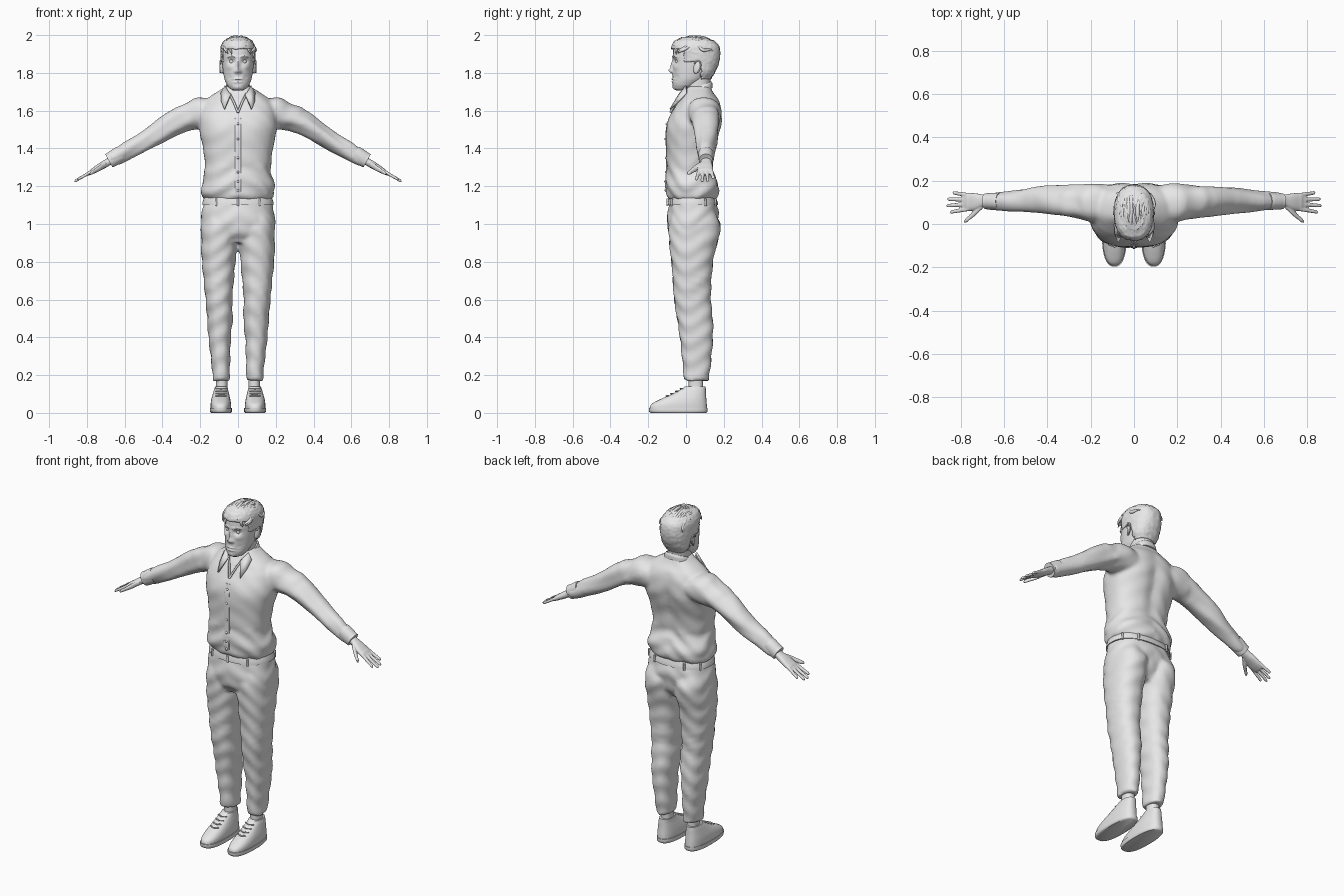
import bpy, bmesh, math, random
from mathutils import Vector

random.seed(4)
if "Cube" in bpy.data.objects:
    bpy.data.objects.remove(bpy.data.objects["Cube"])

GREY = (0.8, 0.8, 0.8, 1)
mat = bpy.data.materials.new("plain grey")
mat.use_nodes = True
mat.diffuse_color = GREY
mat.node_tree.nodes["Principled BSDF"].inputs["Base Color"].default_value = GREY


def spline(rows, steps):
    """Catmull-Rom interpolation of whole rows of numbers."""
    out = []
    for i in range(len(rows) - 1):
        a, b, c, d = (rows[max(i - 1, 0)], rows[i], rows[i + 1], rows[min(i + 2, len(rows) - 1)])
        for s in range(steps):
            t = s / steps
            out.append([q + t * (r - p + t * (2 * p - 5 * q + 4 * r - s4 + t * (3 * q - p - 3 * r + s4))) / 2
                        for p, q, r, s4 in zip(a, b, c, d)])
            out[-1][0] = b[0] + t * (c[0] - b[0])
    return out + [list(rows[-1])]


def even(rows):
    """Rows (height, half width, front, back) to full loft rows."""
    return [(z, -w, w, f, k) for z, w, f, k in rows]


def loft(bm, rows, axis="z", power=2.3, seg=40, steps=5, side=1, lean=0):
    """Skin closed superellipse sections along z or x."""
    rings = []
    for t, a0, a1, b0, b1 in spline(rows, steps):
        ring = []
        for i in range(seg):
            ang = math.tau * i / seg
            c, s = math.cos(ang), math.sin(ang)
            da = (a1 - a0) / 2 * math.copysign(abs(c) ** (2 / power), c)
            db = (b1 - b0) / 2 * math.copysign(abs(s) ** (2 / power), s)
            a, b = (a0 + a1) / 2 + da, (b0 + b1) / 2 + db
            co = (a, b, t + lean * db) if axis == "z" else (t + lean * da, b, a)
            ring.append(bm.verts.new((co[0] * side, co[1], co[2])))
        rings.append(ring)
    for low, high in zip(rings, rings[1:]):
        for i in range(seg):
            j = (i + 1) % seg
            bm.faces.new((low[i], low[j], high[j], high[i]))
    bm.faces.new(rings[0])
    bm.faces.new(rings[-1])


def bump(bm, spots, middle):
    """Push the front (or back, for negative facing) by soft round spots."""
    for v in bm.verts:
        for x, z, wx, wz, depth, facing in spots:
            if (middle - v.co.y) * facing > 0:
                g = math.exp(-((abs(v.co.x) - x) / wx) ** 2 - ((v.co.z - z) / wz) ** 2)
                v.co.y -= facing * depth * g


def ripple(bm, size, where=lambda co: 1):
    """Soft cloth folds along the normals."""
    bm.normal_update()
    for v in bm.verts:
        c = v.co
        v.co = c + v.normal * size * where(c) * math.sin(abs(c.x) * 34 + c.z * 62 + 2 * math.sin(c.y * 25 + c.x * 9))


def finish(name, bm, voxel=0, relax=4):
    bmesh.ops.recalc_face_normals(bm, faces=bm.faces)
    me = bpy.data.meshes.new(name)
    bm.to_mesh(me)
    bm.free()
    me.materials.append(mat)
    for p in me.polygons:
        p.use_smooth = True
    me.set_sharp_from_angle(angle=math.radians(50))
    ob = bpy.data.objects.new(name, me)
    bpy.context.collection.objects.link(ob)
    if voxel:
        r = ob.modifiers.new("blend", "REMESH")
        r.mode, r.voxel_size, r.use_smooth_shade = "VOXEL", voxel, True
        s = ob.modifiers.new("relax", "SMOOTH")
        s.factor, s.iterations = 0.5, relax
    return ob


def solid(name, rows, **kw):
    bm = bmesh.new()
    loft(bm, rows, **kw)
    return finish(name, bm)


def tubes(name, paths, radius, taper=False):
    cu = bpy.data.curves.new(name, "CURVE")
    cu.dimensions, cu.bevel_depth, cu.bevel_resolution = "3D", radius, 1
    cu.use_fill_caps = True
    for path in paths:
        sp = cu.splines.new("POLY")
        sp.points.add(len(path) - 1)
        sp.use_smooth = True
        for i, (pt, co) in enumerate(zip(sp.points, path)):
            pt.co = (*co, 1)
            pt.radius = 0.25 + math.sin(math.pi * i / (len(path) - 1)) if taper else 1
    cu.materials.append(mat)
    ob = bpy.data.objects.new(name, cu)
    bpy.context.collection.objects.link(ob)


# Shirt: torso and sleeves blended together
torso = [(1.13, .178, -.088, .158), (1.155, .19, -.1, .17), (1.2, .194, -.108, .174), (1.25, .18, -.105, .155),
         (1.3, .174, -.103, .145), (1.4, .185, -.104, .156), (1.5, .205, -.104, .182), (1.56, .205, -.09, .19),
         (1.62, .19, -.06, .187), (1.66, .165, -.032, .172), (1.69, .125, -.012, .15), (1.73, .07, .005, .13)]
arm = [(.06, 1.53, 1.65, .02, .17), (.17, 1.515, 1.672, .005, .187), (.25, 1.502, 1.636, .022, .182),
       (.32, 1.487, 1.603, .034, .177), (.465, 1.41, 1.5, .05, .171), (.58, 1.353, 1.43, .06, .153),
       (.675, 1.308, 1.372, .069, .143)]
bm = bmesh.new()
loft(bm, even(torso), seg=64, power=2.4)
bump(bm, [(0, 1.45, .035, .17, -.014, -1), (.1, 1.53, .06, .07, .006, -1), (.09, 1.5, .06, .07, .005, 1)], .04)
for side in (1, -1):
    loft(bm, arm, axis="x", side=side, lean=.55, power=2.1)
ripple(bm, .005, lambda c: 1 if c.z < 1.3 or abs(c.x) > .25 else .3)
finish("shirt", bm, .011, 3)

# Shirt front: button strip, buttons, open neck edges
solid("button_strip", [(z, -.016, .016, f - .003, f + .02) for z, w, f, k in torso[1:8]], power=7, seg=24)
bm = bmesh.new()
for z, w, f, k in spline(torso, 2)[3:15:2]:
    ret = bmesh.ops.create_uvsphere(bm, u_segments=10, v_segments=6, radius=.007)
    bmesh.ops.translate(bm, verts=ret["verts"], vec=(0, f - .002, z))
finish("buttons", bm)
tubes("neck_opening", [[(s * .045, -.024, 1.69), (s * .022, -.05, 1.645), (0, -.083, 1.59)] for s in (1, -1)], .006)

# Collar band and two pointed flaps
solid("collar_band", even([(1.69, .078, -.008, .14), (1.715, .073, -.006, .139), (1.728, .066, 0, .133)]), lean=.42, steps=3)
bm = bmesh.new()
for s in (1, -1):
    pts = [(.038, -.034, 1.682), (.066, .004, 1.728), (.088, .005, 1.69), (.085, -.04, 1.645), (.07, -.08, 1.605)]
    bm.faces.new([bm.verts.new((x * s, y, z)) for x, y, z in pts])
flaps = finish("collar_flaps", bm)
flaps.modifiers.new("cloth", "SOLIDIFY").thickness = .009

# Cuffs, wrists and hands
for side, label in ((1, "left"), (-1, "right")):
    solid(label + "_cuff", [(x, z - h, z + h, .105 - h * 1.05, .105 + h * 1.05)
                            for x, z, h in ((.618, 1.371, .038), (.65, 1.354, .037), (.684, 1.335, .035))],
          axis="x", side=side, lean=.55, power=2.1)
    line = lambda x: 1.335 - .57 * (x - .675)
    bm = bmesh.new()
    palm = ((.65, .024, .08, .132), (.7, .023, .078, .136), (.735, .021, .064, .142), (.775, .016, .06, .143), (.795, .01, .066, .137))
    loft(bm, [(x, line(x) - h, line(x) + h, f, k) for x, h, f, k in palm], axis="x", side=side)
    for i, tip in enumerate((.85, .866, .862, .838)):
        rows = []
        for t in (0, .4, .75, .94, 1):
            x, y = .765 + (tip - .765) * t, .07 + .021 * i + (i - 1.7) * .009 * t
            r = .0108 - .003 * t if t < 1 else .004
            rows.append((x, line(x) - r, line(x) + r, y - r, y + r))
        loft(bm, rows, axis="x", side=side, seg=16)
    thumb = ((.7, .085, .016), (.73, .058, .016), (.758, .032, .012), (.778, .016, .01), (.786, .01, .004))
    loft(bm, [(x, line(x) - r - .006, line(x) + r - .006, y - r, y + r) for x, y, r in thumb], axis="x", side=side, seg=16)
    finish(label + "_hand", bm, .0035, 2)

# Trousers: hips and legs blended together
leg = [(1.07, .01, .175, -.07, .15), (1.0, .008, .19, -.09, .182), (.93, .006, .194, -.09, .174), (.85, .01, .194, -.083, .152),
       (.75, .018, .186, -.072, .138), (.6, .03, .172, -.063, .132), (.5, .028, .163, -.047, .142), (.4, .038, .156, -.032, .143),
       (.28, .042, .142, -.02, .134), (.17, .044, .133, -.01, .122)]
hips = [(.9, .13, -.06, .12), (.95, .19, -.088, .15), (1.0, .196, -.1, .165), (1.06, .191, -.096, .172), (1.14, .176, -.086, .156)]
bm = bmesh.new()
loft(bm, even(hips), seg=64)
for side in (1, -1):
    loft(bm, leg, side=side)
ripple(bm, .003)
finish("trousers", bm, .01, 3)

# Waistband with belt loops
solid("waistband", even([(1.1, .189, -.097, .17), (1.118, .187, -.095, .167), (1.14, .18, -.09, .16)]), seg=64, steps=2)
loops = []
for deg in (28, 62, 118, 152, 235, 270, 305):
    c, s = math.cos(math.radians(deg)), math.sin(math.radians(deg))
    x, y = .189 * math.copysign(abs(c) ** .87, c), .036 + .133 * math.copysign(abs(s) ** .87, s)
    loops.append([(x, y, 1.095), (x * .99, y, 1.135)])
tubes("belt_loops", loops, .006)

# Feet: ankle, sole, shoe and laces
for side, label in ((1, "left"), (-1, "right")):
    solid(label + "_ankle", [(.09, .054, .118, .012, .092), (.15, .056, .116, .014, .09), (.24, .055, .12, .01, .095)], side=side)
    solid(label + "_sole", [(0, .037, .143, -.187, .107), (.006, .033, .148, -.195, .113), (.026, .033, .148, -.197, .114)],
          side=side, power=2.5, steps=2)
    solid(label + "_shoe", [(.02, .037, .145, -.193, .111), (.045, .037, .145, -.184, .11), (.068, .04, .142, -.145, .108),
                            (.095, .046, .135, -.085, .106), (.12, .052, .128, -.038, .105), (.14, .055, .122, -.006, .104)],
          side=side, power=2.5)
    tubes(label + "_laces", [[(side * (.09 - .028 * d), y + .025, z - .004), (side * .09, y, z + .003),
                              (side * (.09 + .028 * d), y + .012, z + .004)]
                             for y, z in ((-.03, .125), (-.055, .111), (-.08, .098), (-.105, .087)) for d in (1, -1)], .0035)

# Neck and head with modelled face
solid("neck", even([(1.6, .06, .01, .12), (1.7, .06, -.004, .124), (1.76, .06, -.004, .13), (1.82, .06, .0, .14)]))
skull = [(1.706, .022, -.05, .0), (1.715, .042, -.062, .03), (1.735, .058, -.069, .06), (1.765, .071, -.071, .1), (1.8, .078, -.07, .13),
         (1.84, .083, -.069, .15), (1.88, .086, -.068, .162), (1.92, .086, -.066, .162), (1.95, .078, -.055, .15),
         (1.975, .058, -.03, .12), (1.985, .03, .0, .09)]
bm = bmesh.new()
loft(bm, even(skull), seg=96, steps=8, power=2.15)
bump(bm, [(0, 1.812, .013, .013, .02, 1), (0, 1.84, .009, .026, .012, 1), (.014, 1.806, .008, .008, .007, 1),
          (.034, 1.86, .017, .012, -.013, 1), (.032, 1.884, .026, .008, .006, 1), (.045, 1.83, .018, .014, .005, 1),
          (0, 1.767, .024, .005, .006, 1), (0, 1.752, .02, .006, .005, 1), (0, 1.76, .024, .003, -.005, 1),
          (0, 1.722, .022, .012, .005, 1), (.045, 1.775, .015, .02, -.004, 1)], .02)
for v in bm.verts:
    if v.co.z < 1.785 and v.co.y < .03:
        v.co.y += random.uniform(-.0012, .0012)
finish("head", bm)

bm = bmesh.new()
for s in (1, -1):
    ret = bmesh.ops.create_uvsphere(bm, u_segments=16, v_segments=10, radius=.0125)
    bmesh.ops.translate(bm, verts=ret["verts"], vec=(s * .033, -.043, 1.86))
finish("eyes", bm)
tubes("eyebrows", [[(s * .014, -.071, 1.88), (s * .033, -.069, 1.887), (s * .056, -.052, 1.88)] for s in (1, -1)], .004, True)

# Ears: flattened ovals with a raised rim
bm = bmesh.new()
for s in (1, -1):
    ret = bmesh.ops.create_uvsphere(bm, u_segments=16, v_segments=10, radius=1)
    for v in ret["verts"]:
        v.co = Vector((s * (.085 + .009 * v.co.x + .006 * v.co.y), .058 + .019 * v.co.y + .006 * v.co.z, 1.83 + .034 * v.co.z))
finish("ears", bm)
tubes("ear_rims", [[(s * .094, .058 + .019 * math.cos(a) + .006 * math.sin(a), 1.83 + .034 * math.sin(a))
                    for a in [-1 + i * .45 for i in range(9)]] for s in (1, -1)], .004)

# Hair: close cap trimmed along the hairline, with swept-back locks
bm = bmesh.new()
loft(bm, even([(1.76, .058, .02, .13), (1.8, .08, .0, .152), (1.85, .089, -.05, .174), (1.9, .092, -.071, .181),
               (1.94, .09, -.076, .176), (1.97, .074, -.06, .15), (1.988, .045, -.025, .105)]), seg=72, steps=6)
line = lambda y: 1.925 if y < -.01 else 1.855 if y < .08 else 1.765
bmesh.ops.delete(bm, geom=[f for f in bm.faces if f.calc_center_median().z < line(f.calc_center_median().y)], context="FACES")
for v in bm.verts:
    v.co += Vector([random.uniform(-.002, .002) for k in range(3)])
hair = finish("hair_cap", bm)
hair.modifiers.new("depth", "SOLIDIFY").thickness = .008
locks = []
for n in range(46):
    x, start, sway = random.uniform(-.08, .08), random.uniform(-.1, 1.7), random.uniform(-.025, .025)
    path = []
    for i in range(9):
        a = start + i * .15
        px = x + sway * math.sin(i * .4)
        fall = math.sqrt(max(.1, 1 - (px / .097) ** 2))
        path.append((px, .052 - .125 * math.cos(a) * (.45 + .55 * fall), 1.893 + .099 * math.sin(a) * fall))
    locks.append(path)
tubes("hair_locks", locks, .0075, True)
